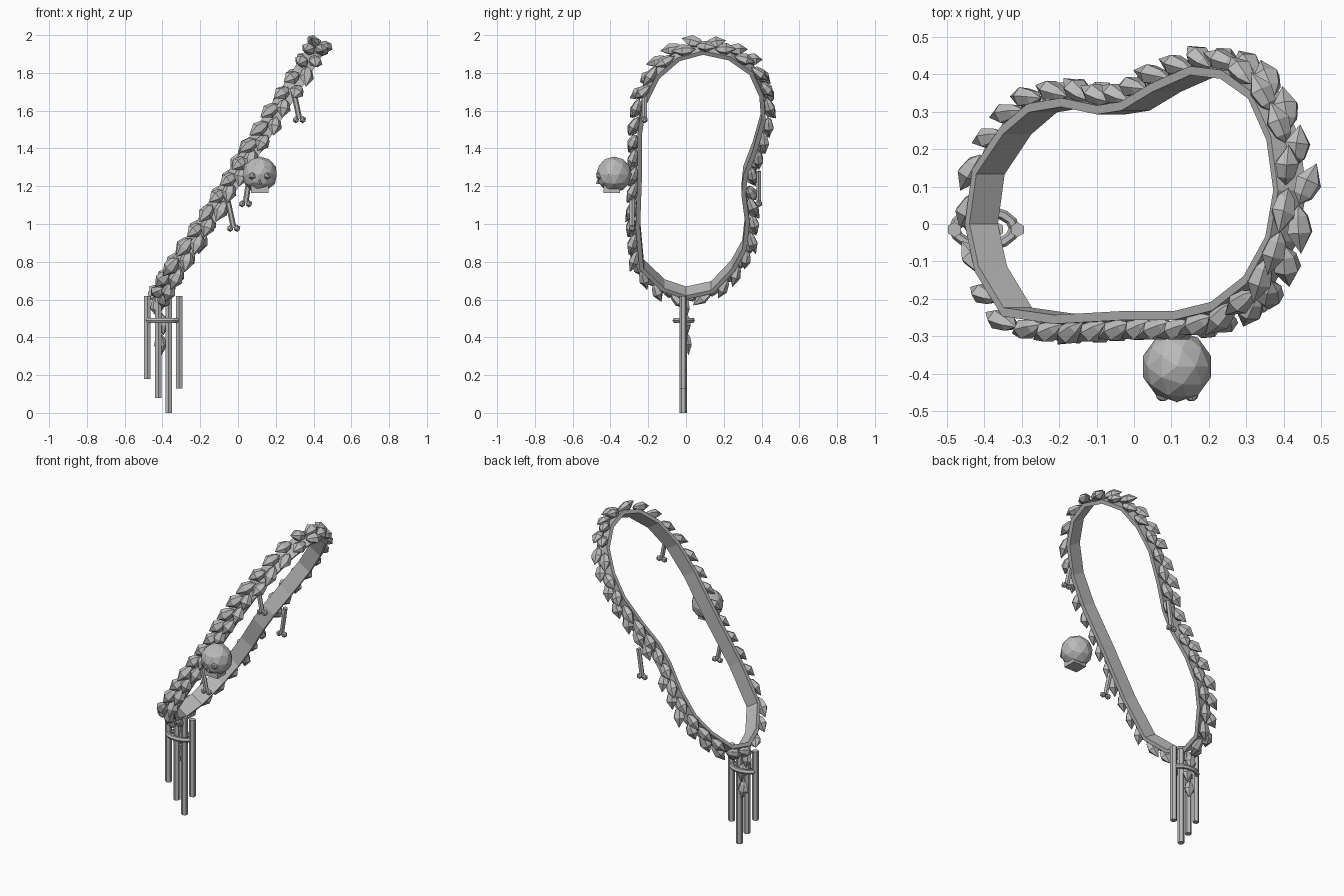
import bpy, bmesh, math, random
from mathutils import Vector, Matrix

if "Cube" in bpy.data.objects:
    bpy.data.objects.remove(bpy.data.objects["Cube"])

random.seed(4)
mat = bpy.data.materials.new("plain grey")
mat.diffuse_color = (0.5, 0.5, 0.5, 1)
mat.use_nodes = True
mat.node_tree.nodes["Principled BSDF"].inputs["Base Color"].default_value = mat.diffuse_color

def finish(name, bm):
    bmesh.ops.recalc_face_normals(bm, faces=bm.faces)
    me = bpy.data.meshes.new(name)
    bm.to_mesh(me)
    bm.free()
    me.materials.append(mat)
    ob = bpy.data.objects.new(name, me)
    bpy.context.collection.objects.link(ob)
    return ob

def add_rod(bm, a, b, r, sides=6):
    a, b = Vector(a), Vector(b)
    rot = (b - a).to_track_quat('Z', 'Y').to_matrix().to_4x4()
    bmesh.ops.create_cone(bm, cap_ends=True, segments=sides, radius1=r, radius2=r,
                          depth=(b - a).length, matrix=Matrix.Translation((a + b) / 2) @ rot)

def add_ball(bm, c, r, sub=1):
    bmesh.ops.create_icosphere(bm, subdivisions=sub, radius=r, matrix=Matrix.Translation(c))

def add_leaf(bm, c, along, out, length=0.125, width=0.078, thick=0.058):
    # chunky faceted leaf with a pointed tip
    z = along.normalized()
    x = z.cross(out).normalized()
    y = z.cross(x)
    c = Vector(c)
    P = lambda u, v, w: bm.verts.new(c + x * u * width + y * v * thick + z * w * length)
    base, tip = P(0, 0, -0.5), P(0, 0, 0.5)
    rings = []
    for w, s in ((-0.28, 0.36), (0.06, 0.5)):
        rings.append([P(s * math.cos(k * math.tau / 6), s * math.sin(k * math.tau / 6), w)
                      for k in range(6)])
    for k in range(6):
        j = (k + 1) % 6
        bm.faces.new((base, rings[0][j], rings[0][k]))
        bm.faces.new((rings[0][k], rings[0][j], rings[1][j], rings[1][k]))
        bm.faces.new((rings[1][k], rings[1][j], tip))

# Loop path as (y, z); the loop lies in a tilted plane
YZ = [(0.0, 0.635), (0.14, 0.665), (0.25, 0.78), (0.31, 0.89), (0.325, 1.03), (0.305, 1.18),
      (0.315, 1.28), (0.365, 1.41), (0.41, 1.57), (0.40, 1.70), (0.345, 1.82), (0.23, 1.90),
      (0.09, 1.93), (-0.04, 1.895), (-0.15, 1.80), (-0.22, 1.66), (-0.245, 1.50),
      (-0.245, 1.28), (-0.255, 1.0), (-0.235, 0.785), (-0.12, 0.675)]
path = [Vector((-0.405 + (z - 0.64) * 0.637, y, z)) for y, z in YZ]
N = len(path)
normal = Vector((0.844, 0, -0.537))

def outward(t, p):
    o = t.cross(normal).normalized()
    return -o if o.dot(p - Vector((0, 0.08, 1.28))) < 0 else o

# Flat strap
bm = bmesh.new()
rings = []
for i, p in enumerate(path):
    o = outward((path[(i + 1) % N] - path[i - 1]).normalized(), p)
    rings.append([bm.verts.new(p + normal * a + o * b)
                  for a, b in ((-.045, -.012), (.045, -.012), (.045, .012), (-.045, .012))])
for i in range(N):
    a, b = rings[i], rings[(i + 1) % N]
    for k in range(4):
        bm.faces.new((a[k], a[(k + 1) % 4], b[(k + 1) % 4], b[k]))
finish("strap", bm)

# Leaves spaced round the outside of the strap, splayed to alternate sides
bm = bmesh.new()
seg = [(path[(i + 1) % N] - path[i]).length for i in range(N)]
total, COUNT = sum(seg), 70
for n in range(COUNT):
    d, i = total * (n + 0.5) / COUNT, 0
    while d > seg[i]:
        d -= seg[i]
        i += 1
    t = (path[(i + 1) % N] - path[i]).normalized()
    p = path[i] + t * d
    o = outward(t, p)
    if p.y > 0.28 and 1.13 < p.z < 1.27 and n % 2:
        continue
    along = -t if t.z > 0 else t          # tips point down both sides
    side = 1 if n % 2 else -1
    c = p + o * 0.038 + normal * side * random.uniform(0.018, 0.036)
    add_leaf(bm, c, along + o * random.uniform(0.25, 0.55) + normal * side * random.uniform(0, 0.45),
             o, length=random.uniform(0.11, 0.135))
finish("leaves", bm)

# Leaves dangling under the loop
bm = bmesh.new()
for x, y, z in ((-0.43, 0.0, 0.56), (-0.40, 0.005, 0.47), (-0.41, 0.01, 0.365)):
    add_leaf(bm, (x, y, z), Vector((0.1, 0.05, -1)), Vector((0, 1, 0)), 0.12, 0.07, 0.045)
finish("hanging_leaves", bm)

# Hanging rods and the ring that binds them
bm = bmesh.new()
for x, z in ((-0.48, 0.18), (-0.422, 0.08), (-0.367, 0.0), (-0.312, 0.13)):
    add_rod(bm, (x, -0.015, z), (x, -0.015, 0.62), 0.02)
finish("hanging_rods", bm)

bm = bmesh.new()
S = 14
ring = []
for i in range(S):
    a = math.tau * i / S
    ring.append([bm.verts.new((-0.4 + (0.08 + 0.015 * math.cos(b)) * math.cos(a),
                               -0.012 + (0.046 + 0.015 * math.cos(b)) * math.sin(a),
                               0.49 + 0.015 * math.sin(b)))
                 for b in (math.tau * k / 6 for k in range(6))])
for i in range(S):
    a, b = ring[i], ring[(i + 1) % S]
    for k in range(6):
        bm.faces.new((a[k], b[k], b[(k + 1) % 6], a[(k + 1) % 6]))
finish("rod_ring", bm)

# Small bones with two knobs at the lower end
bm = bmesh.new()
for a, b in (((0.295, -0.22, 1.70), (0.325, -0.22, 1.555)),
             ((-0.06, -0.285, 1.15), (-0.023, -0.285, 0.98)),
             ((0.065, 0.385, 1.28), (0.04, 0.385, 1.11))):
    add_rod(bm, a, b, 0.015, 6)
    for s in (-1, 1):
        add_ball(bm, (b[0] + s * 0.018, b[1], b[2] - 0.003), 0.019)
finish("bones", bm)

# Skull: round head, jaw block, eyes and nose
bm = bmesh.new()
add_ball(bm, (0.115, -0.381, 1.262), 0.095, 2)
finish("skull", bm)
bm = bmesh.new()
bmesh.ops.create_cube(bm, size=1, matrix=Matrix.Translation((0.115, -0.393, 1.192)) @
                      Matrix.Diagonal((0.092, 0.085, 0.055, 1)))
finish("skull_jaw", bm)
bm = bmesh.new()
for s in (-1, 1):
    add_ball(bm, (0.115 + s * 0.038, -0.455, 1.255), 0.022)
finish("skull_eyes", bm)
bm = bmesh.new()
bmesh.ops.create_cone(bm, cap_ends=True, segments=4, radius1=0.012, radius2=0, depth=0.025,
                      matrix=Matrix.Translation((0.115, -0.466, 1.225)))
finish("skull_nose", bm)
